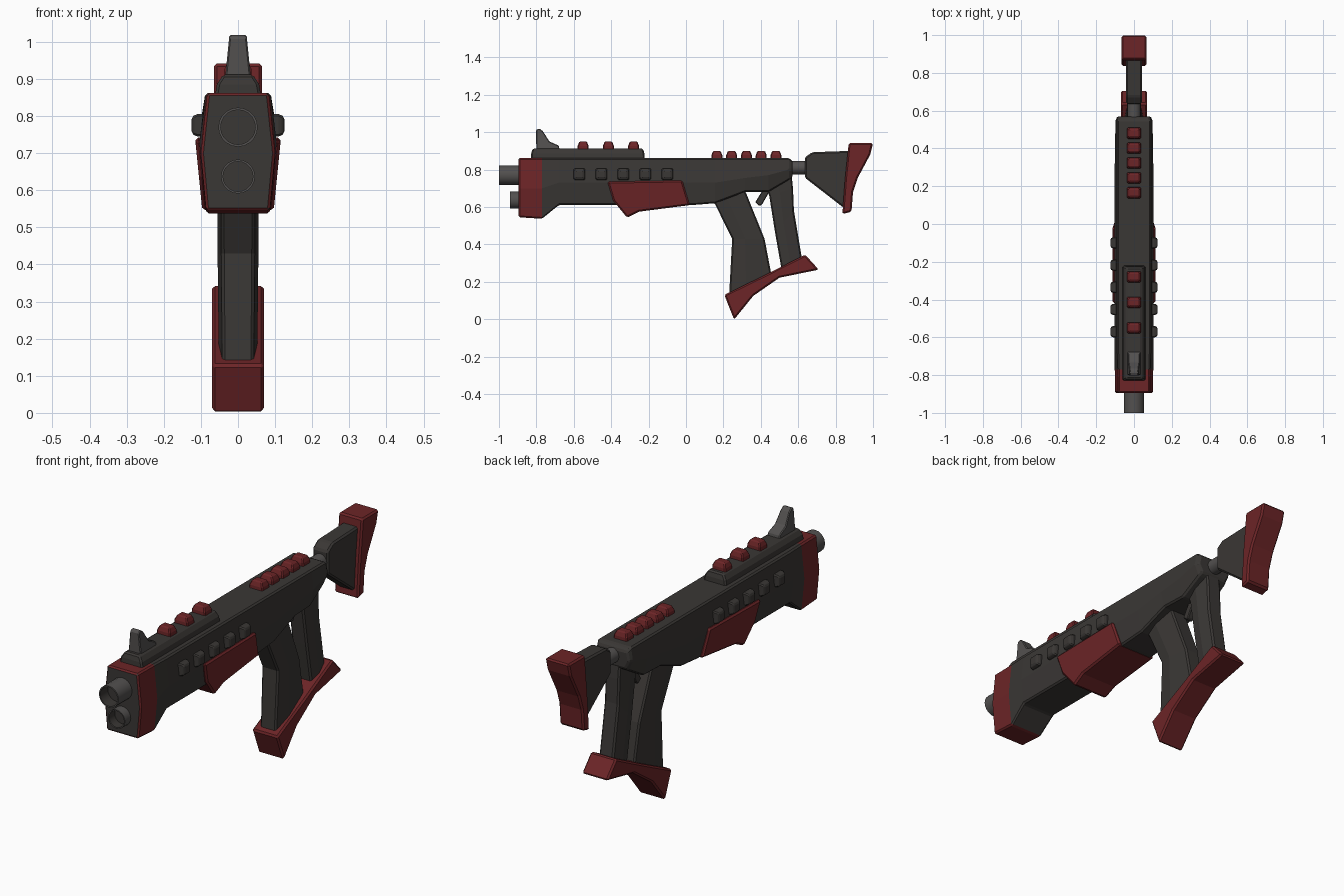
import bpy, bmesh
from math import cos, sin, tau

if "Cube" in bpy.data.objects:
    bpy.data.objects.remove(bpy.data.objects["Cube"])


def material(name, rgb):
    m = bpy.data.materials.new(name)
    m.diffuse_color = (*rgb, 1)
    m.use_nodes = True
    m.node_tree.nodes["Principled BSDF"].inputs["Base Color"].default_value = m.diffuse_color
    return m


DARK = material("dark", (0.042, 0.038, 0.035))
RED = material("red", (0.15, 0.018, 0.02))
STEEL = material("steel", (0.085, 0.08, 0.078))


def loft(name, rings, mat, bevel=0.007):
    """Skin a list of equal-length rings of 3D points and cap both ends."""
    bm = bmesh.new()
    loops = [[bm.verts.new(p) for p in ring] for ring in rings]
    n = len(loops[0])
    for a, b in zip(loops, loops[1:]):
        for i in range(n):
            j = (i + 1) % n
            bm.faces.new((a[i], a[j], b[j], b[i]))
    bm.faces.new(loops[0])
    bm.faces.new(loops[-1])
    bmesh.ops.recalc_face_normals(bm, faces=bm.faces)
    mesh = bpy.data.meshes.new(name)
    bm.to_mesh(mesh)
    bm.free()
    ob = bpy.data.objects.new(name, mesh)
    bpy.context.collection.objects.link(ob)
    mesh.materials.append(mat)
    if bevel:
        mod = ob.modifiers.new("edges", 'BEVEL')
        mod.width = bevel
        mod.segments = 1
        mod.limit_method = 'ANGLE'
    return ob


def plate(name, profile, width, mat, bevel=0.008):
    """Side profile in y/z given thickness; width is a number or f(z)."""
    w = width if callable(width) else (lambda z: width)
    return loft(name, [[(s * w(z), y, z) for y, z in profile] for s in (-1, 1)], mat, bevel)


def lathe(name, rings, z, mat, sides=20):
    """Round part along y from (y, radius) rings."""
    ob = loft(name, [[(r * cos(tau * i / sides), y, z + r * sin(tau * i / sides))
                      for i in range(sides)] for y, r in rings], mat, 0)
    with bpy.context.temp_override(object=ob, active_object=ob, selected_objects=[ob],
                                   selected_editable_objects=[ob]):
        bpy.ops.object.shade_smooth_by_angle()
    return ob


def rect(cx, cy, z, hx, hy):
    return [(cx - hx, cy - hy, z), (cx + hx, cy - hy, z),
            (cx + hx, cy + hy, z), (cx - hx, cy + hy, z)]


# Receiver: hexagonal sections (y, bottom, mid, top, bottom width, mid width, top width)
stations = [(-.895, .545, .70, .862, .086, .10, .083), (-.77, .537, .70, .862, .086, .102, .085),
            (-.68, .61, .73, .862, .09, .104, .088), (.03, .61, .73, .862, .09, .104, .088),
            (.155, .62, .73, .862, .088, .104, .088), (.315, .68, .755, .862, .085, .102, .088),
            (.44, .68, .77, .862, .08, .10, .088), (.55, .745, .80, .862, .075, .098, .088),
            (.57, .76, .80, .845, .068, .09, .08)]
body = loft("receiver", [[(-wb, y, b), (wb, y, b), (wm, y, m), (wt, y, t), (-wt, y, t), (-wm, y, m)]
                         for y, b, m, t, wb, wm, wt in stations], DARK)
body.data.materials.append(RED)
for f in body.data.polygons:  # red muzzle band
    if f.center.y < -.77 and abs(f.normal.y) < .7:
        f.material_index = 1

# Barrels with hollow bores
for name, z, r, front in (("upper_barrel", .77, .053, -1.0), ("lower_barrel", .637, .046, -.94)):
    tube = lathe(name, [(-.87, r), (front, r), (front, r * .88), (front + .06, r * .88)], z, STEEL)
    tube.data.materials.append(DARK)
    for f in tube.data.polygons:
        if f.center.y > front + .01 and (f.center.x ** 2 + (f.center.z - z) ** 2) ** .5 < r * .9:
            f.material_index = 1

# Top rail and front sight
loft("top_rail", [rect(0, -.525, .85, .063, .305), rect(0, -.525, .885, .057, .303),
                  rect(0, -.525, .912, .04, .295)], DARK)
plate("front_sight", [(-.80, .90), (-.802, 1.012), (-.785, 1.02), (-.765, 1.005), (-.73, .95),
                      (-.68, .928), (-.675, .90)], lambda z: .035 - (z - .9) * .1, STEEL, .004)

# Red studs on the rail and on the rear top
for i, (y, z) in enumerate([(-.55, .905), (-.415, .905), (-.28, .905)]
                           + [(.165 + .079 * k, .855) for k in range(5)]):
    loft(f"top_stud_{i}", [rect(0, y, z, .037, .03), rect(0, y, z + .022, .036, .029),
                           rect(0, y, z + .045, .026, .02)], RED, .005)

# Side studs, both sides
for i in range(5):
    y = -.57 + .1175 * i
    for s, side in ((1, "right"), (-1, "left")):
        loft(f"side_stud_{side}_{i}",
             [[(s * x, y + a * h, .775 + b * h) for a, b in ((-1, -1), (1, -1), (1, 1), (-1, 1))]
              for x, h in ((.08, .031), (.114, .03), (.125, .021))], DARK, .005)

# Red lower handguard
plate("handguard", [(-.42, .735), (-.02, .742), (.02, .61), (-.25, .575), (-.315, .543), (-.39, .635)],
      lambda z: .096 + (z - .543) * .1, RED)


# Grip and rear strut: faceted sections from front point to back point
def column(name, cuts, mid, mat):
    rings = []
    for (fy, fz), (by, bz), w in cuts:
        side = [(t, w * k) for t, k in ((0, .8), (mid, 1), (1, .75))]
        pts = side + [(t, -x) for t, x in reversed(side)]
        rings.append([(x, fy + (by - fy) * t, fz + (bz - fz) * t) for t, x in pts])
    loft(name, rings, mat)


column("grip", [((.13, .65), (.31, .70), .056), ((.155, .615), (.325, .665), .056),
                ((.247, .43), (.42, .43), .055), ((.23, .12), (.458, .23), .052)], .4, DARK)
column("rear_strut", [((.43, .70), (.565, .77), .05), ((.445, .66), (.572, .70), .05),
                      ((.475, .47), (.577, .58), .05), ((.512, .26), (.622, .31), .05)], .45, DARK)

# Red foot joining the grip and the strut
plate("grip_foot", [(.205, .13), (.42, .235), (.637, .345), (.71, .265), (.50, .222), (.36, .125),
                    (.257, -.002)], .07, RED)

# Trigger
plate("trigger", [(.37, .625), (.39, .607), (.405, .61), (.445, .68), (.43, .71), (.41, .69)], .018, DARK, .004)

# Stock tube, stock and butt pad
lathe("stock_tube", [(.54, .036), (.66, .036)], .81, STEEL, 16)
plate("stock", [(.635, .865), (.675, .893), (.88, .90), (.85, .59), (.635, .757)], .042, DARK)
plate("butt_pad", [(.87, .942), (1.0, .942), (.985, .88), (.918, .755), (.893, .68), (.885, .575),
                   (.836, .562), (.85, .75)], .065, RED)
